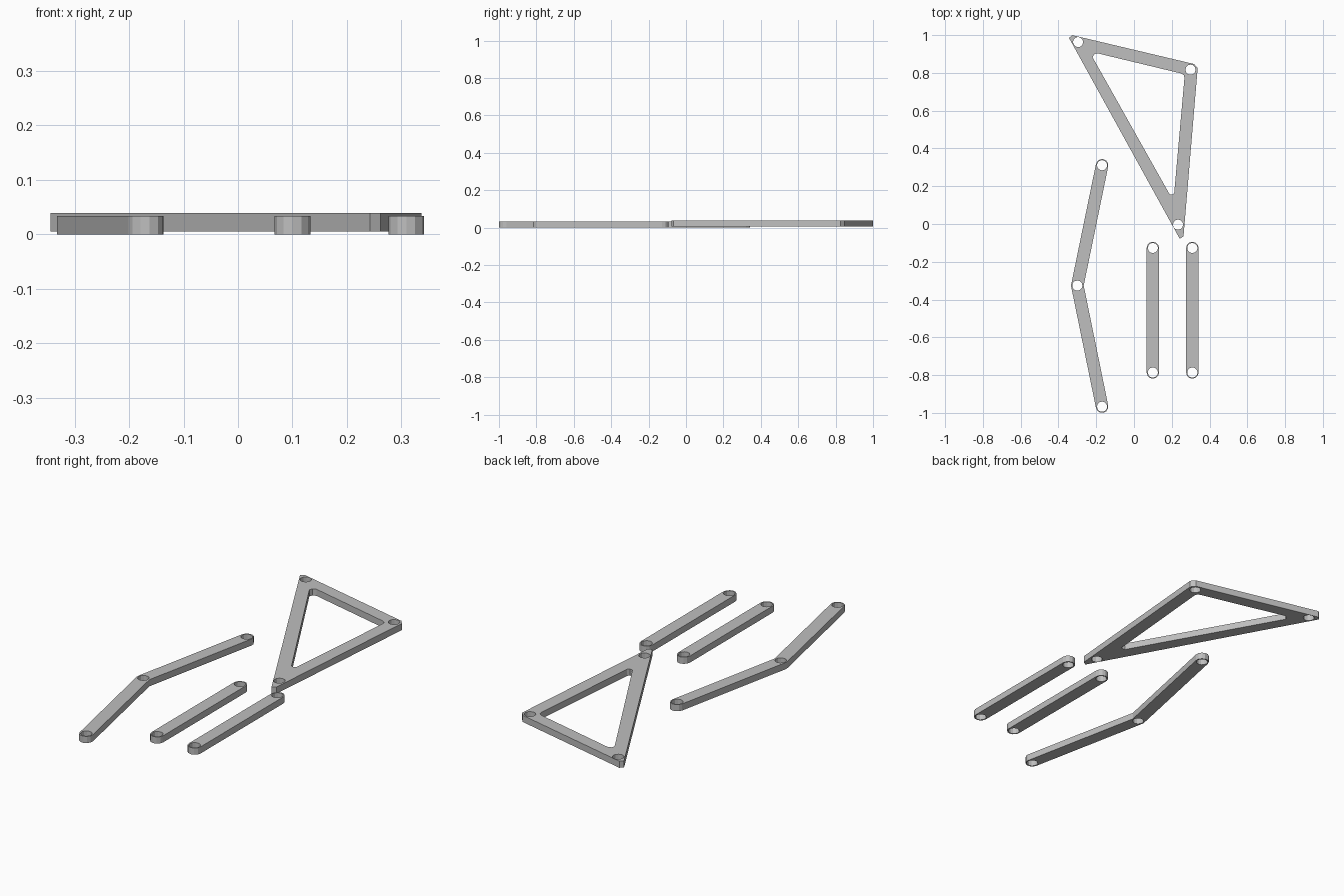
import bpy, bmesh
from math import atan2, cos, sin, pi
from mathutils import Vector

cube = bpy.data.objects.get("Cube")
if cube:
    bpy.data.objects.remove(cube, do_unlink=True)

grey = bpy.data.materials.new("plain grey")
grey.use_nodes = True
colour = (0.52, 0.52, 0.52, 1)
grey.diffuse_color = colour
grey.node_tree.nodes["Principled BSDF"].inputs["Base Color"].default_value = colour

RADIUS, HOLE, THICK = 0.033, 0.027, 0.0335


def arc(centre, radius, start, sweep, steps):
    return [Vector(centre) + radius * Vector((cos(a), sin(a)))
            for a in (start + sweep * i / steps for i in range(steps + 1))]


def cap(end, inner):
    """Half-round end of a bar, pointing away from the inner point."""
    d = Vector(end) - Vector(inner)
    return arc(end, RADIUS, atan2(d.y, d.x) - pi / 2, pi, 6)


def hole(centre):
    return arc(centre, HOLE, 0, 2 * pi, 12)[:-1]


def plate(name, loops, base):
    """Fill an outline with its openings and extrude it upwards."""
    bm = bmesh.new()
    edges = []
    for loop in loops:
        vs = [bm.verts.new((p[0], p[1], base)) for p in loop]
        edges += [bm.edges.new((a, b)) for a, b in zip(vs, vs[1:] + vs[:1])]
    bmesh.ops.triangle_fill(bm, use_beauty=True, edges=edges, normal=(0, 0, 1))
    grown = bmesh.ops.extrude_face_region(bm, geom=bm.faces[:], use_keep_orig=True)
    top = [g for g in grown["geom"] if isinstance(g, bmesh.types.BMVert)]
    bmesh.ops.translate(bm, verts=top, vec=(0, 0, THICK))
    bmesh.ops.recalc_face_normals(bm, faces=bm.faces[:])
    bmesh.ops.dissolve_limit(bm, angle_limit=0.01, verts=bm.verts[:], edges=bm.edges[:])
    mesh = bpy.data.meshes.new(name)
    bm.to_mesh(mesh)
    bm.free()
    mesh.materials.append(grey)
    bpy.context.collection.objects.link(bpy.data.objects.new(name, mesh))


# Two straight bars
for name, x in (("inner_straight_link", 0.10), ("outer_straight_link", 0.309)):
    front, back = (x, -0.786), (x, -0.127)
    plate(name, [cap(front, back) + cap(back, front), hole(front), hole(back)], 0)

# Bent bar with three pivots
low, mid, high = (-0.169, -0.967), (-0.30, -0.326), (-0.169, 0.311)
lean = atan2(mid[0] - low[0], low[1] - mid[1]) - pi / 2
lean = atan2(low[0] - mid[0], mid[1] - low[1])
elbow = [(mid[0] + RADIUS / cos(lean), mid[1])]
bend = arc(mid, RADIUS, pi - lean, 2 * lean, 1)
plate("bent_link", [cap(low, mid) + elbow + cap(high, mid) + bend,
                    hole(low), hole(mid), hole(high)], 0)

# Triangular frame with clipped corners
outer = [(-0.344, 0.985), (-0.328, 1.0), (0.318, 0.847),
         (0.337, 0.825), (0.262, -0.066), (0.242, -0.078)]
opening = [(-0.219, 0.882), (-0.212, 0.898), (-0.195, 0.904), (0.25, 0.797),
           (0.264, 0.788), (0.267, 0.772), (0.213, 0.165), (0.205, 0.155), (0.188, 0.158)]
pivots = [(-0.296, 0.963), (0.299, 0.817), (0.233, -0.003)]
plate("triangle_frame", [outer, opening] + [hole(p) for p in pivots], 0.0055)
